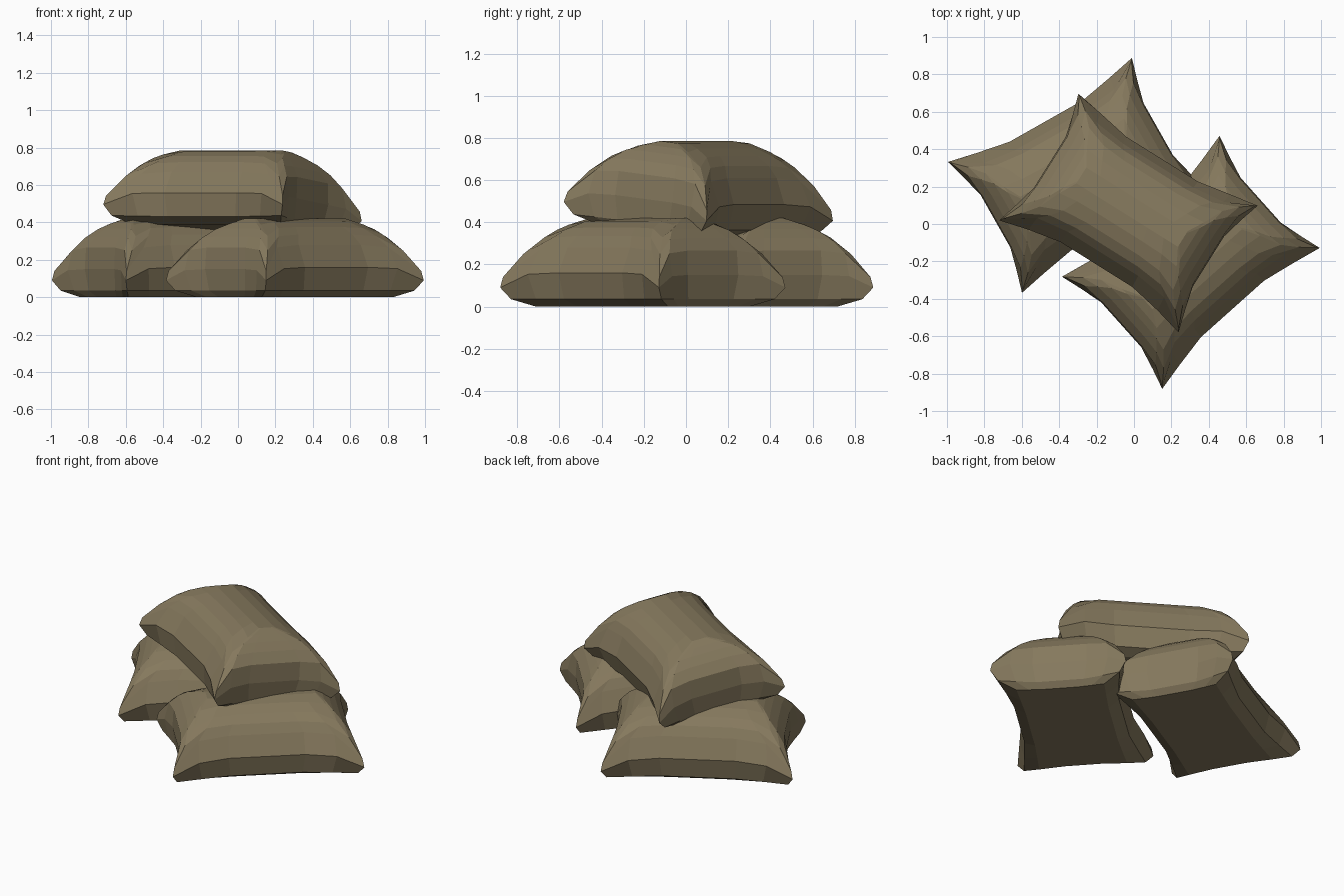
import bpy, bmesh, math
from mathutils import Matrix, Vector

if "Cube" in bpy.data.objects:
    bpy.data.objects.remove(bpy.data.objects["Cube"], do_unlink=True)

# Canvas material
canvas = bpy.data.materials.new("brown canvas")
canvas.use_nodes = True
color = (0.235, 0.19, 0.11, 1)
canvas.diffuse_color = color
bsdf = canvas.node_tree.nodes["Principled BSDF"]
bsdf.inputs["Base Color"].default_value = color
bsdf.inputs["Roughness"].default_value = 0.9

# Horizontal loops of one bag, bottom to top:
# half length, half width, pull of long sides, pull of short sides,
# share of the pull near corners, corner z, long side z, short side z
LOOPS = [
    (0.47, 0.26, 0.015, 0.015, 0.5, 0.0, 0.0, 0.0),
    (0.535, 0.36, 0.05, 0.05, 0.5, 0.035, 0.035, 0.035),
    (0.565, 0.402, 0.068, 0.065, 0.5, 0.09, 0.16, 0.15),    # pointed corner ears
    (0.556, 0.392, 0.112, 0.062, 0.8, 0.14, 0.28, 0.265),   # seam crease
    (0.485, 0.325, 0.08, 0.035, 0.8, 0.25, 0.335, 0.325),
    (0.42, 0.25, 0.055, 0.015, 0.8, 0.328, 0.375, 0.368),
    (0.37, 0.14, 0.015, 0.005, 0.8, 0.388, 0.405, 0.398),
    (0.32, 0.05, 0.0, 0.0, 0.5, 0.42, 0.42, 0.42),
]


def loop_points(hx, hy, pull_long, pull_short, near, zc, z_long, z_short):
    """One rectangular loop with sides pulled inwards."""
    # Steps along each side: position, pull weight, height weight
    steps = [(-1, 0, 0), (-0.72, near, 0.9), (-0.4, 1, 1), (0.4, 1, 1), (0.72, near, 0.9)]
    sides = [(hx, hy, pull_long, z_long), (hy, hx, pull_short, z_short)]
    points = []
    for side in range(4):
        along, out, pull, zs = sides[side % 2]
        turn = Matrix.Rotation(side * math.pi / 2, 3, "Z")
        for t, w, h in steps:
            points.append(turn @ Vector((t * along, pull * w - out, zc + (zs - zc) * h)))
    return points


def make_bag(name, location, heading, tilt=0):
    bm = bmesh.new()
    rings = [[bm.verts.new(p) for p in loop_points(*loop)] for loop in LOOPS]
    for low, high in zip(rings, rings[1:]):
        n = len(low)
        for i in range(n):
            j = (i + 1) % n
            bm.faces.new((low[i], low[j], high[j], high[i]))
    bm.faces.new(rings[-1])
    bm.faces.new(rings[0][::-1])
    bmesh.ops.recalc_face_normals(bm, faces=bm.faces)
    mesh = bpy.data.meshes.new(name)
    bm.to_mesh(mesh)
    bm.free()
    mesh.materials.append(canvas)
    bag = bpy.data.objects.new(name, mesh)
    bag.location = location
    bag.rotation_euler = (math.radians(tilt), 0, math.radians(heading))
    bpy.context.collection.objects.link(bag)


# Two bags on the ground and one leaning across them
make_bag("lower_bag_right", (-0.305, 0.26, 0), 29.5)
make_bag("lower_bag_left", (0.304, -0.205, 0), 41.8)
make_bag("top_bag", (-0.035, 0.05, 0.362), -32, -6.4)
